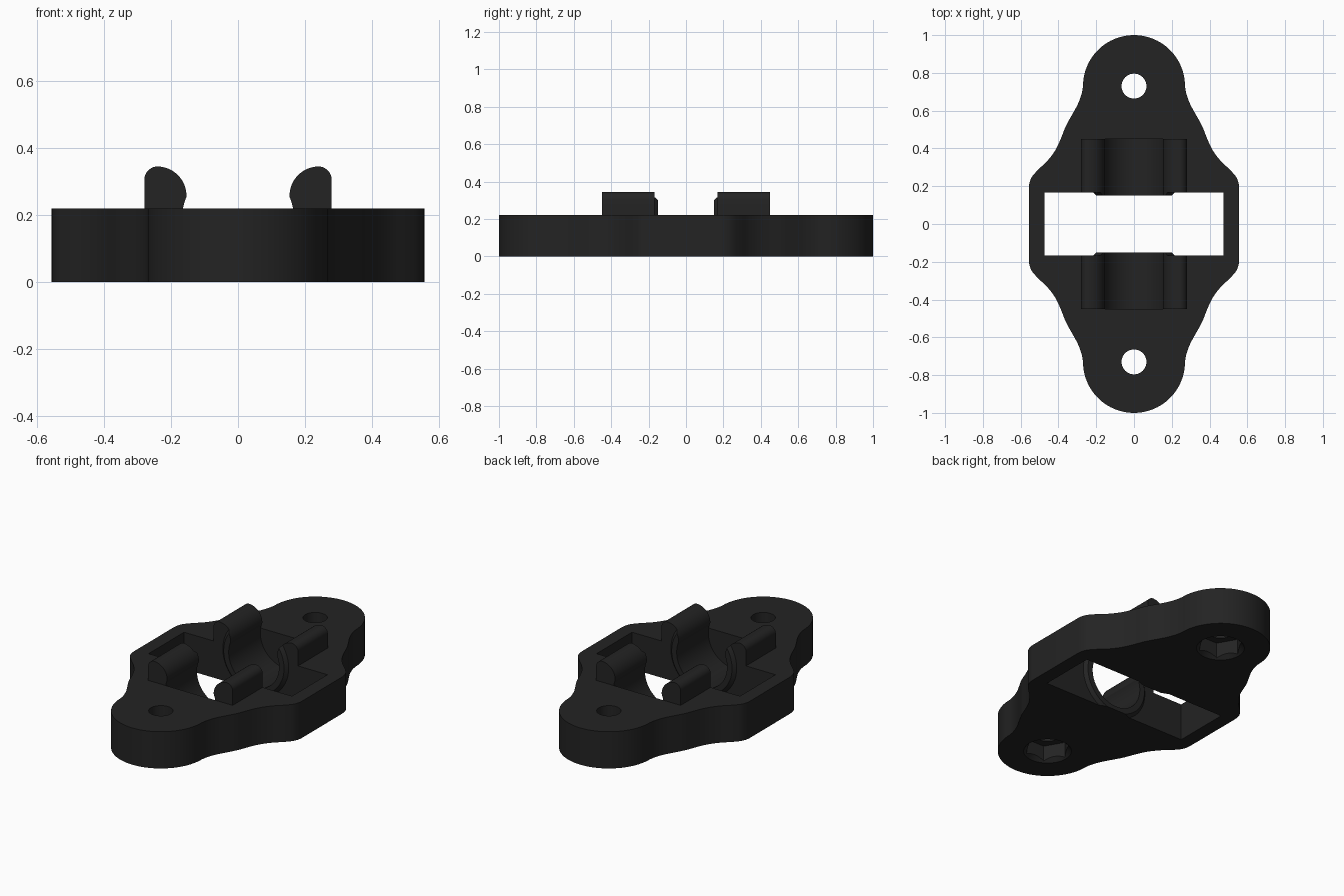
import bpy, bmesh, math
from mathutils import Matrix, Vector

if "Cube" in bpy.data.objects:
    bpy.data.objects.remove(bpy.data.objects["Cube"])

black = bpy.data.materials.new("black plastic")
black.diffuse_color = (0.017, 0.017, 0.017, 1)
black.use_nodes = True
black.node_tree.nodes["Principled BSDF"].inputs["Base Color"].default_value = black.diffuse_color


def loft(name, rings):
    """Closed solid through a list of matching point loops."""
    bm = bmesh.new()
    loops = [[bm.verts.new(p) for p in ring] for ring in rings]
    n = len(loops[0])
    bm.faces.new(loops[0])
    bm.faces.new(loops[-1])
    for a, b in zip(loops, loops[1:]):
        for i in range(n):
            j = (i + 1) % n
            bm.faces.new((a[i], a[j], b[j], b[i]))
    bmesh.ops.recalc_face_normals(bm, faces=bm.faces)
    me = bpy.data.meshes.new(name)
    bm.to_mesh(me)
    bm.free()
    ob = bpy.data.objects.new(name, me)
    bpy.context.collection.objects.link(ob)
    me.materials.append(black)
    return ob


def along_z(name, pts, z0, z1):
    return loft(name, [[(x, y, z) for x, y in pts] for z in (z0, z1)])


def along_y(name, pts, y0, y1):
    return loft(name, [[(x, y, z) for x, z in pts] for y in (y0, y1)])


def arc(cx, cy, r, a0, a1, n):
    angles = [math.radians(a0 + (a1 - a0) * i / n) for i in range(n + 1)]
    return [(cx + r * math.cos(a), cy + r * math.sin(a)) for a in angles]


def circle(cx, cy, r, n=64):
    return arc(cx, cy, r, 0, 360, n)[:-1]


def rect(hx, y0, y1):
    return [(-hx, y0), (hx, y0), (hx, y1), (-hx, y1)]


def boolean(ob, tool, op):
    mod = ob.modifiers.new("bool", 'BOOLEAN')
    mod.operation, mod.object, mod.solver = op, tool, 'EXACT'
    bpy.context.view_layer.objects.active = ob
    bpy.ops.object.modifier_apply(modifier=mod.name)
    bpy.data.objects.remove(tool)


def spline(pts, steps=5):
    """Smooth curve through the points."""
    p = [Vector(q) for q in [pts[0]] + pts + [pts[-1]]]
    out = []
    for i in range(1, len(p) - 2):
        for k in range(steps):
            t = k / steps
            a, b, c, d = p[i - 1:i + 3]
            q = 0.5 * (2 * b + (c - a) * t + (2 * a - 5 * b + 4 * c - d) * t * t
                       + (3 * b - a - 3 * c + d) * t ** 3)
            out.append((q.x, q.y))
    return out + [pts[-1]]


# Plate outline: rounded end, waisted flank, rounded shoulder
H = 0.22
flank = [(0.27, 0.73), (0.277, 0.69), (0.297, 0.635), (0.327, 0.58), (0.36, 0.52),
         (0.388, 0.45), (0.417, 0.39), (0.458, 0.335), (0.505, 0.29),
         (0.54, 0.25), (0.554, 0.215), (0.557, 0.185)]
quarter = arc(0, 0.73, 0.27, 90, 0, 20)[:-1] + spline(flank)
half = quarter + [(x, -y) for x, y in reversed(quarter)]
outline = half + [(-x, y) for x, y in reversed(half)][1:-1]
body = along_z("bearing_bracket", outline, 0, H)

# Snap clips along the groove, curved on the inner side
clip = ([(0.28, 0.1), (0.28, 0.305)] + arc(0.24, 0.305, 0.04, 15, 90, 8)
        + arc(0.242, 0.257, 0.088, 92, 180, 18) + [(0.154, 0.1)])
for s in (1, -1):
    boolean(body, along_y("clip", [(s * x, z) for x, z in clip], -0.45, 0.45), 'UNION')

# Window through the middle
boolean(body, along_z("window", rect(0.475, -0.168, 0.168), -1, 1), 'DIFFERENCE')

# Tapered collars facing the window, trimmed to the cradle's front profile
AXIS = 0.19
right = [p for p in clip if p[1] > H]
profile = ([(-0.28, 0), (0.28, 0)] + right + [(0.154, H)] + [(-0.154, H)]
           + [(-x, z) for x, z in reversed(right)])
for s in (1, -1):
    collar = loft("collar", [[(x, s * y, z) for x, z in circle(0, AXIS, r, 96)]
                             for y, r in ((0.15, 0.2), (0.19, 0.24))])
    boolean(collar, along_y("trim", profile, -0.5, 0.5), 'INTERSECT')
    boolean(body, collar, 'UNION')

# Round groove, closed at both ends
boolean(body, along_y("groove", circle(0, AXIS, 0.167, 96), -0.45, 0.45), 'DIFFERENCE')

# Screw holes with hexagonal nut pockets and a bevelled entry underneath
for s in (1, -1):
    y = s * 0.73
    boolean(body, along_z("hole", circle(0, y, 0.066, 48), -1, 1), 'DIFFERENCE')
    boolean(body, along_z("nut_pocket", circle(0, y, 0.122, 6), -0.1, 0.1), 'DIFFERENCE')
    entry = loft("entry", [[(px, py, z) for px, py in circle(0, y, r, 48)]
                           for z, r in ((-0.02, 0.15), (0.025, 0.105))])
    boolean(body, entry, 'DIFFERENCE')

# Smooth curved walls, keep the edges crisp
bpy.ops.object.select_all(action='DESELECT')
body.select_set(True)
bpy.context.view_layer.objects.active = body
bpy.ops.object.shade_smooth_by_angle(angle=math.radians(30))
